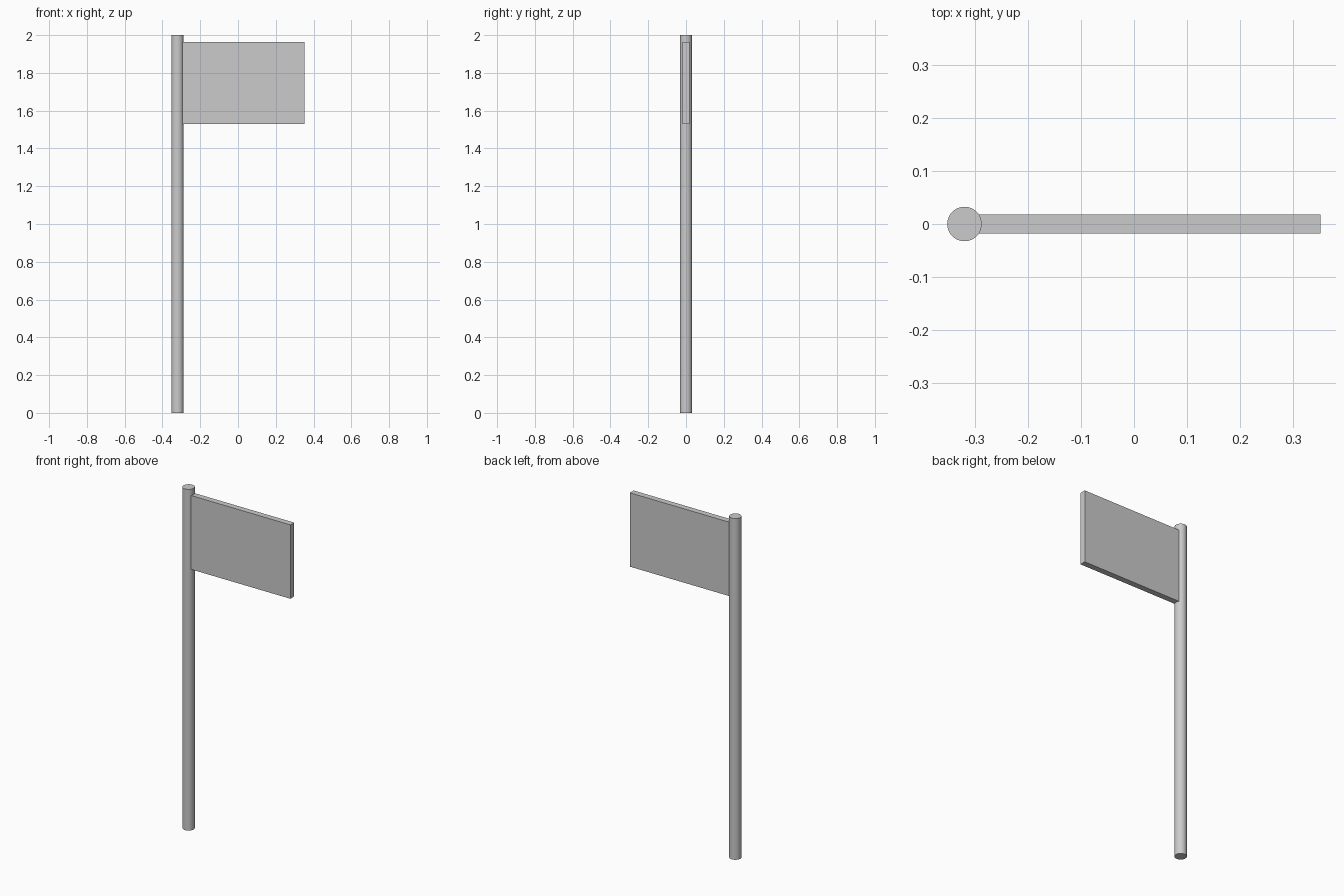
import bpy

if "Cube" in bpy.data.objects:
    bpy.data.objects.remove(bpy.data.objects["Cube"])

# Round pole
bpy.ops.mesh.primitive_cylinder_add(vertices=48, radius=0.0325, depth=2.0,
                                    location=(-0.32, 0, 1.0))
pole = bpy.context.object
pole.name = "pole"
bpy.ops.object.shade_smooth_by_angle()

# Flat flag panel, its inner edge just sunk into the pole
x0, x1, z0, z1 = -0.294, 0.352, 1.53, 1.963
bpy.ops.mesh.primitive_cube_add(size=1, location=((x0 + x1) / 2, 0, (z0 + z1) / 2))
flag = bpy.context.object
flag.name = "flag_panel"
flag.scale = (x1 - x0, 0.035, z1 - z0)
bpy.ops.object.transform_apply(location=False, rotation=False, scale=True)
